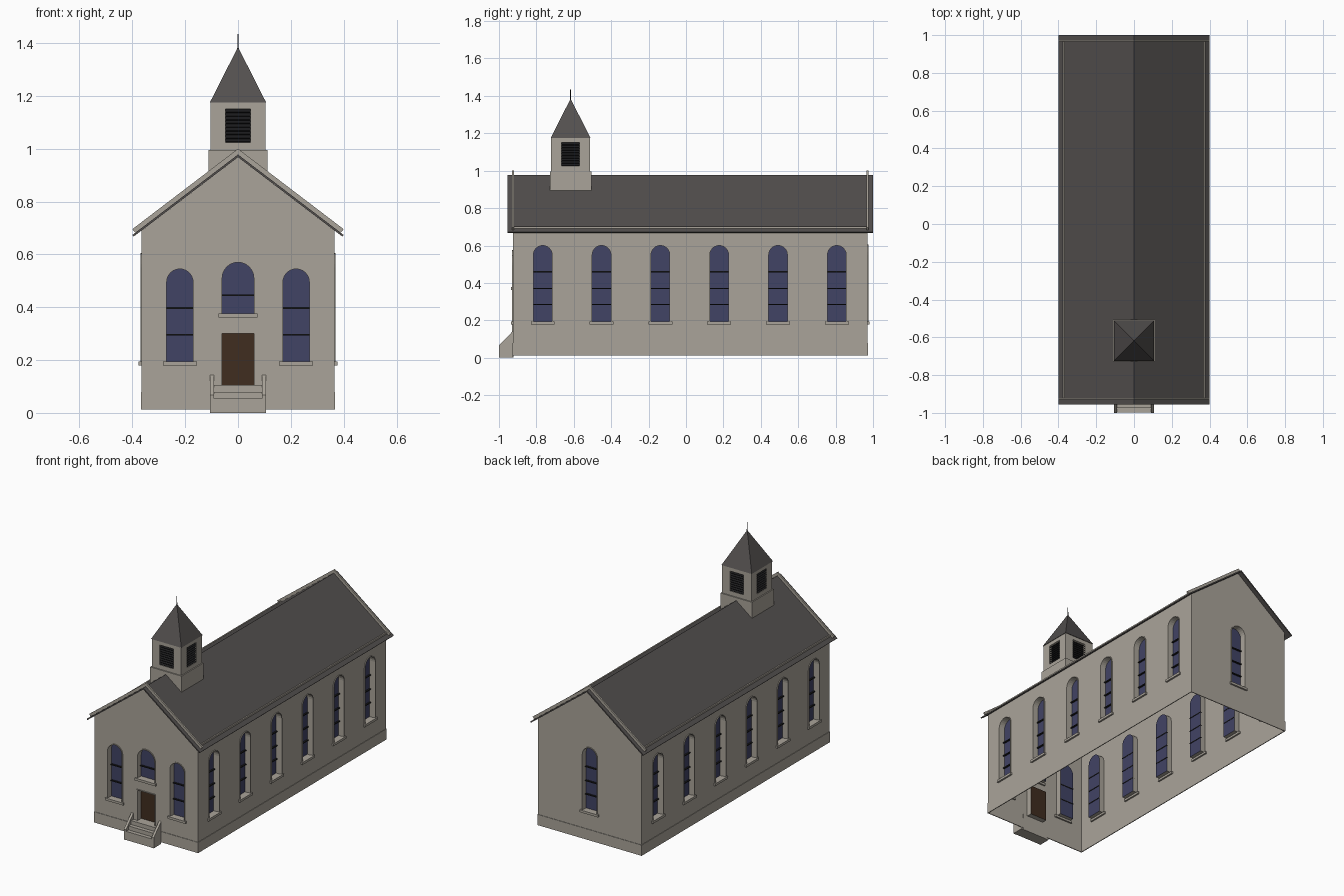
import bpy, bmesh
from math import pi, cos, sin
from mathutils import Matrix

if "Cube" in bpy.data.objects:
    bpy.data.objects.remove(bpy.data.objects["Cube"])


def material(name, rgb):
    m = bpy.data.materials.new(name)
    m.use_nodes = True
    m.diffuse_color = (*rgb, 1)
    m.node_tree.nodes["Principled BSDF"].inputs["Base Color"].default_value = (*rgb, 1)
    return m


STONE = material("pale stone", (0.40, 0.37, 0.32))
SLATE = material("dark slate", (0.085, 0.078, 0.076))
GLASS = material("blue glass", (0.053, 0.056, 0.13))
WOOD = material("brown wood", (0.051, 0.026, 0.014))
BLACK = material("black metal", (0.012, 0.012, 0.013))


def rect(x0, x1, z0, z1):
    return [(x0, z0), (x1, z0), (x1, z1), (x0, z1)]


def arch(cx, w, z0, z1, n=12):
    """Round-headed outline of half width w."""
    head = [(cx + w * cos(pi * i / n), z1 - w + w * sin(pi * i / n)) for i in range(n + 1)]
    return [(cx - w, z0), (cx + w, z0)] + head


def chevron(half, apex, thick):
    """Gable-shaped strip that follows the roof pitch."""
    low = apex - half * PITCH
    end = half - thick * 0.5
    return [(-half, low), (0, apex), (half, low), (end, low - thick * 0.6),
            (0, apex - thick), (-end, low - thick * 0.6)]


def finish(name, bm, *mats):
    bmesh.ops.recalc_face_normals(bm, faces=bm.faces)
    me = bpy.data.meshes.new(name)
    bm.to_mesh(me)
    bm.free()
    for m in mats:
        me.materials.append(m)
    ob = bpy.data.objects.new(name, me)
    bpy.context.collection.objects.link(ob)
    return ob


def prisms(name, parts, *mats):
    """Each part is an x-z outline pushed from y0 to y1, then placed."""
    bm = bmesh.new()
    for pts, y0, y1, place in parts:
        a, b = [[bm.verts.new(place @ Matrix.Translation((x, y, z)).translation)
                 for x, z in pts] for y in (y0, y1)]
        bm.faces.new(a)
        bm.faces.new(b)
        for i in range(len(pts)):
            j = (i + 1) % len(pts)
            bm.faces.new((a[i], a[j], b[j], b[i]))
    return finish(name, bm, *mats)


def surrounds(name, outlines, t, out):
    """Raised rims around openings, open at the sill."""
    bm = bmesh.new()
    for inner, outer, place in outlines:
        loops = [[bm.verts.new(place @ Matrix.Translation((x, y, z)).translation) for x, z in pts]
                 for pts, y in ((inner, 0), (inner, -out), (outer, -out), (outer, 0))]
        n = len(inner)
        for i in range(1, n):
            j = (i + 1) % n
            for k in range(3):
                p, q = loops[k], loops[k + 1]
                bm.faces.new((p[i], p[j], q[j], q[i]))
    return finish(name, bm, STONE)


def carve(ob, cutter, rule):
    """Cut recesses, then colour or drop faces by rule."""
    mod = ob.modifiers.new("recesses", "BOOLEAN")
    mod.object = cutter
    mod.solver = "EXACT"
    dg = bpy.context.evaluated_depsgraph_get()
    bm = bmesh.new()
    bm.from_mesh(ob.evaluated_get(dg).to_mesh())
    ob.modifiers.clear()
    drop = []
    for f in bm.faces:
        f.material_index = rule(f.calc_center_median(), f.normal) or 0
        if f.normal.z < -0.9 and f.calc_center_median().z < FOOT + 0.001:
            drop.append(f)
    bmesh.ops.delete(bm, geom=drop, context="FACES")
    bm.to_mesh(ob.data)
    bm.free()
    bpy.data.objects.remove(cutter)


def spot(x, y, turn=0):
    return Matrix.Translation((x, y, 0)) @ Matrix.Rotation(turn, 4, "Z")


PITCH, FOOT, HALF, DEPTH, RIM = 0.7615, 0.012, 0.365, 0.035, 0.005
FRONT, BACK = -0.925, 0.97
ID = Matrix.Identity(4)
front, back = spot(0, FRONT), spot(0, BACK, pi)
sides = [spot(HALF, 0, pi / 2), spot(-HALF, 0, -pi / 2)]

# Openings: wall, centre, half width, sill, top, bar heights
windows = [(front, s * 0.22, 0.05, 0.192, 0.545, (0.295, 0.397)) for s in (-1, 1)]
windows += [(front, 0, 0.06, 0.375, 0.57, (0.445,)),
            (back, 0, 0.05, 0.192, 0.6, (0.285, 0.37, 0.46))]
for wall, s in zip(sides, (1, -1)):
    windows += [(wall, s * (-0.766 + 0.3145 * i), 0.05, 0.192, 0.6, (0.285, 0.37, 0.46))
                for i in range(6)]
door = rect(-0.06, 0.06, 0.105, 0.3)

# Hollow walls with recessed windows and door
eave = 0.968 - HALF * PITCH
house = [(-HALF, FOOT), (HALF, FOOT), (HALF, eave), (0, 0.968), (-HALF, eave)]
walls = prisms("walls", [(house, FRONT, BACK, ID)], STONE, GLASS, WOOD)
cutter = prisms("cutter", [(arch(c, w, a, b), -0.05, DEPTH, m) for m, c, w, a, b, _ in windows]
                + [(door, -0.05, DEPTH, front)])


def wall_colour(c, n):
    ends = abs(n.y) > 0.99 and FRONT + 0.02 < c.y < BACK - 0.02
    flank = abs(n.x) > 0.99 and abs(abs(c.x) - HALF + DEPTH) < 0.002
    at_end = min(abs(c.y - FRONT - DEPTH), abs(c.y - BACK + DEPTH)) < 0.002
    if flank or (ends and at_end):
        return 2 if c.z < 0.25 and c.y < 0 and not flank else 1


carve(walls, cutter, wall_colour)

# Window and door trim
rims = [(arch(c, w, a, b), arch(c, w + RIM, a, b + RIM), m) for m, c, w, a, b, _ in windows]
surrounds("window_surrounds", rims, RIM, 0.005)
surrounds("door_surround", [(door[:2] + door[2:], rect(-0.065, 0.065, 0.105, 0.305), front)], RIM, 0.005)
prisms("window_sills", [(rect(c - w - 0.014, c + w + 0.014, a - 0.013, a + 0.002), -0.011, 0.01, m)
                        for m, c, w, a, _, _ in windows], STONE)
prisms("window_bars", [(rect(c - w, c + w, z - 0.003, z + 0.003), DEPTH - 0.01, DEPTH + 0.002, m)
                       for m, c, w, _, _, bars in windows for z in bars], BLACK)

# Plinth band around the foot of the walls
long_wall = BACK - FRONT + 0.006
mid = (FRONT + BACK) / 2
prisms("plinth", [(rect(-HALF - 0.003, HALF + 0.003, FOOT, 0.08), -0.003, 0.002, m) for m in (front, back)]
       + [(rect(-long_wall / 2, long_wall / 2, FOOT, 0.08), -0.003, 0.002, m @ spot(s * mid, 0))
          for m, s in zip(sides, (1, -1))], STONE)

# Roof, gable copings and eave strips
prisms("roof", [(chevron(0.4, 0.978, 0.01), -0.955, 1, ID)], SLATE)
prisms("gable_copings", [(chevron(0.4, 1.0, 0.023), y - 0.005, y + 0.005, ID) for y in (FRONT, BACK)], STONE)
prisms("eave_strips", [(rect(s * 0.373 - 0.004, s * 0.373 + 0.004, 0.688, 0.701), FRONT, BACK, ID)
                       for s in (-1, 1)], STONE)

# Bell tower
TOWER = -0.617
prisms("tower_base", [(rect(-0.111, 0.111, 0.87, 0.996), TOWER - 0.111, TOWER + 0.111, ID)], STONE)
R = 0.104
belfry = prisms("belfry", [(rect(-R, R, 0.99, 1.176), TOWER - R, TOWER + R, ID)], STONE, BLACK)
faces = [spot(0, TOWER, k * pi / 2) @ spot(0, -R) for k in range(4)]
cutter = prisms("cutter", [(rect(-0.048, 0.048, 1.024, 1.15), -0.02, 0.02, m) for m in faces])
carve(belfry, cutter, lambda c, n: abs(n.z) < 0.1 and abs(
    max(abs(c.x), abs(c.y - TOWER)) - R + 0.02) < 0.002)
slats = []
for m in faces:
    for i in range(9):
        tilt = Matrix.Translation((0, 0.01, 1.031 + i * 0.014)) @ Matrix.Rotation(pi / 5, 4, "X")
        slats.append((rect(-0.048, 0.048, -0.002, 0.002), -0.01, 0.01, m @ tilt))
prisms("belfry_louvres", slats, BLACK)

# Spire and finial
for name, sides_n, r0, r1, z0, z1, mat in (("spire", 4, 0.107 * 2 ** 0.5, 0, 1.174, 1.385, SLATE),
                                           ("finial", 8, 0.003, 0.002, 1.37, 1.435, BLACK)):
    bm = bmesh.new()
    bmesh.ops.create_cone(bm, cap_ends=True, segments=sides_n, radius1=r0, radius2=r1, depth=z1 - z0,
                          matrix=Matrix.Translation((0, TOWER, (z0 + z1) / 2)) @ Matrix.Rotation(pi / 4, 4, "Z"))
    bmesh.ops.remove_doubles(bm, verts=bm.verts, dist=1e-5)
    finish(name, bm, mat)

# Entrance steps between sloping side walls
prisms("entrance_steps", [(rect(-0.092, 0.092, 0.0, 0.105 - 0.025 * i), FRONT - 0.025 * (i + 1) + 0.002,
                           FRONT - 0.025 * i + 0.002, ID) for i in range(3)], STONE)
cheek = [(-1, 0), (FRONT, 0), (FRONT, 0.143), (-1, 0.067)]
prisms("step_side_walls", [(cheek, -0.0075, 0.0075, spot(s * 0.098, 0, pi / 2)) for s in (-1, 1)], STONE)
